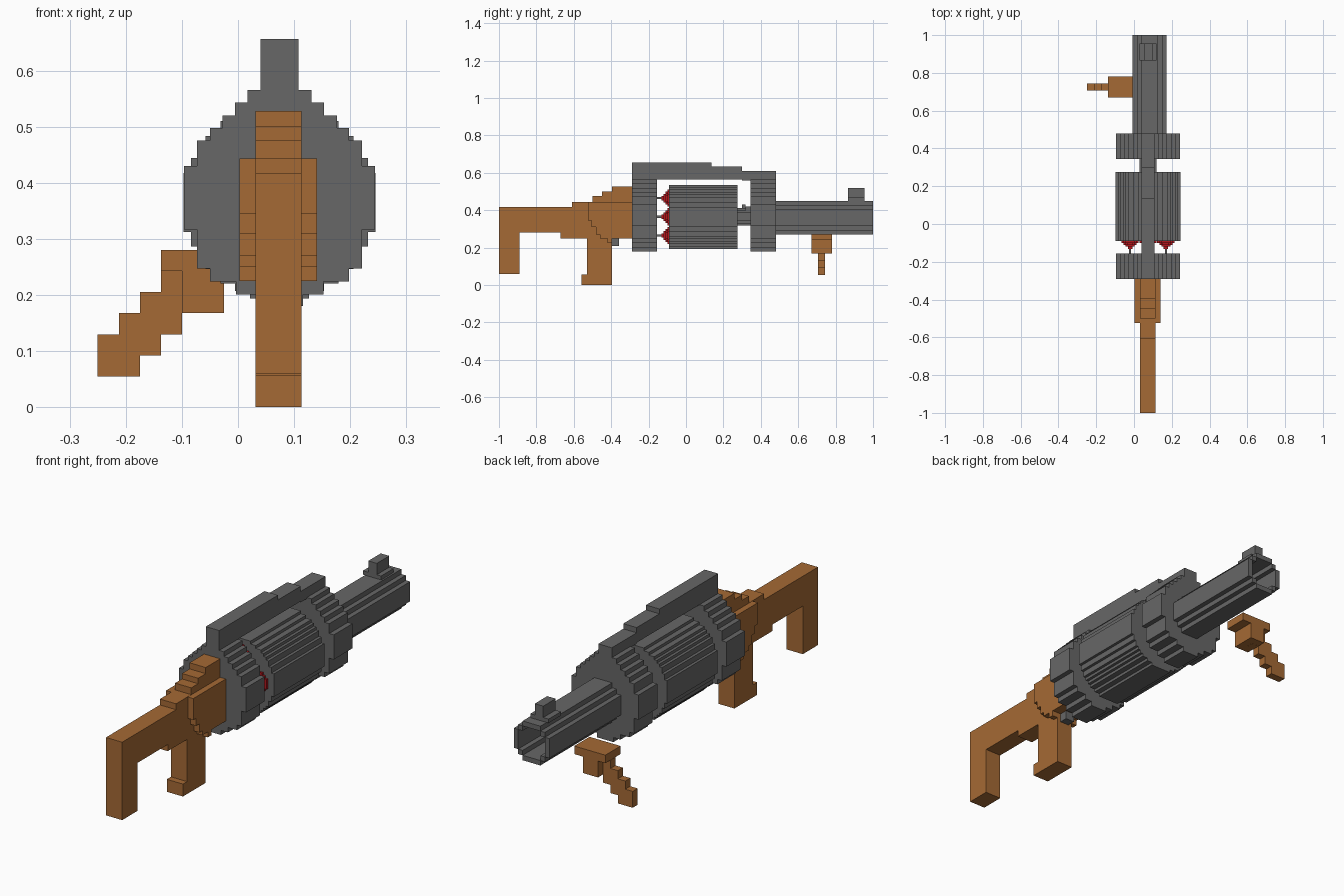
import bpy, bmesh, math

if "Cube" in bpy.data.objects:
    bpy.data.objects.remove(bpy.data.objects["Cube"])

CX, CZ = 0.074, 0.365          # bore axis


def material(name, rgb):
    m = bpy.data.materials.new(name)
    m.diffuse_color = (*rgb, 1)
    m.use_nodes = True
    m.node_tree.nodes["Principled BSDF"].inputs["Base Color"].default_value = m.diffuse_color
    return m


STEEL = material("gunmetal_grey", (0.135, 0.135, 0.135))
WOOD = material("brown_wood", (0.376, 0.143, 0.035))
RED = material("shell_red", (0.45, 0.008, 0.012))


def finish(name, bm, mat):
    bmesh.ops.recalc_face_normals(bm, faces=bm.faces)
    me = bpy.data.meshes.new(name)
    bm.to_mesh(me)
    bm.free()
    me.materials.append(mat)
    ob = bpy.data.objects.new(name, me)
    bpy.context.collection.objects.link(ob)
    return ob


def boxes(name, mat, items):
    """Join boxes given as (x0, x1, y0, y1, z0, z1)."""
    bm = bmesh.new()
    for x0, x1, y0, y1, z0, z1 in items:
        for v in bmesh.ops.create_cube(bm, size=1)["verts"]:
            v.co.x = x1 if v.co.x > 0 else x0
            v.co.y = y1 if v.co.y > 0 else y0
            v.co.z = z1 if v.co.z > 0 else z0
    return finish(name, bm, mat)


def add_prism(bm, pts, y0, y1):
    """Extrude an x-z outline along y."""
    f = bm.faces.new([bm.verts.new((x, y0, z)) for x, z in pts])
    ext = bmesh.ops.extrude_face_region(bm, geom=[f])["geom"]
    for v in ext:
        if isinstance(v, bmesh.types.BMVert):
            v.co.y = y1
    # extrusion of a lone face can drop the base, so make sure it exists
    if not f.is_valid:
        bm.faces.new([bm.verts.new((x, y0, z)) for x, z in pts])


def stepped(cx, bottom, rows):
    """Mirrored stair outline; rows are (half width, top z) from the bottom up."""
    right, z = [], bottom
    for w, top in rows:
        right += [(cx + w, z), (cx + w, top)]
        z = top
    return right + [(2 * cx - x, z) for x, z in reversed(right)]


def disc_rows(cz, r, n):
    """Stair-stepped circle with n rows per half."""
    s = r / n
    rows = []
    for i in range(-n, n):
        m = (i + 0.5) / n
        w = max(1, round(n * math.sqrt(1 - m * m))) * s
        z = cz + (i + 1) * s
        if rows and abs(rows[-1][0] - w) < 1e-6:
            rows[-1] = (w, z)
        else:
            rows.append((w, z))
    return rows


def disc(name, mat, cx, cz, layers, n):
    """Stack of stepped discs, layers are (radius, y0, y1)."""
    bm = bmesh.new()
    for r, y0, y1 in layers:
        add_prism(bm, stepped(cx, cz - r, disc_rows(cz, r, n)), y0, y1)
    return finish(name, bm, mat)


# frame plates in front of and behind the cylinder
PLATE = [(.042, .201), (.078, .224), (.124, .247), (.147, .317), (.17, .43), (.147, .475),
         (.124, .498), (.102, .52), (.079, .543), (.057, .565)]
for name, y0, y1 in (("rear_plate", -.29, -.155), ("front_plate", .345, .48)):
    bm = bmesh.new()
    add_prism(bm, stepped(CX, .18, PLATE), y0, y1)
    finish(name, bm, STEEL)

# top strap stepping down toward the muzzle
boxes("top_strap", STEEL, [
    (.04, .108, -.29, .135, .565, .656),
    (.04, .108, .135, .30, .565, .634),
    (.04, .108, .30, .48, .56, .61)])

# revolving cylinder and its spindle
disc("cylinder", STEEL, CX, CZ, [(.171, -.09, .275)], 13)
disc("spindle", STEEL, CX, CZ, [(.046, .275, .345)], 4)
boxes("cylinder_latch", STEEL, [
    (.06, .088, .30, .318, .40, .43),
    (.04, .108, .318, .345, .40, .42)])

# four shells with firing pins
for i, (dx, dz) in enumerate(((.095, 0), (-.095, 0), (0, .1), (0, -.1))):
    x, z = CX + dx, CZ + dz
    disc(f"shell_{i}", RED, x, z, [(.046, -.1, -.09), (.034, -.11, -.1),
                                   (.023, -.12, -.11), (.012, -.132, -.12)], 4)
    boxes(f"firing_pin_{i}", STEEL, [(x - .006, x + .006, -.155, -.13, z - .006, z + .006)])

# hollow barrel made of long bars around the bore
BX, BZ, C = .083, .36, .0225
bars = []
for s in (1, -1):
    def span(c, a, b):
        return tuple(sorted((c + s * a, c + s * b)))
    bars.append((BX - 2 * C, BX + 2 * C, .48, 1, *span(BZ, 3 * C, 4 * C)))
    bars.append((*span(BX, 3 * C, 4 * C), .48, 1, BZ - 2 * C, BZ + 2 * C))
    for t in (1, -1):
        zs = sorted((BZ + t * 2 * C, BZ + t * 3 * C))
        bars.append((*span(BX, 2 * C, 3 * C), .48, 1, *zs))
boxes("barrel", STEEL, bars)
boxes("front_sight", STEEL, [
    (.028, .12, .865, .955, .45, .468),
    (.055, .098, .865, .955, .468, .52)])

# slanted side grip under the barrel
boxes("fore_grip", WOOD, [
    (-.137, .02, .67, .78, .243, .28),
    (-.10, -.025, .67, .78, .168, .243)] + [
    (-.25 + i * .0375, -.175 + i * .0375, .707, .743,
     .055 + i * .0375, .13 + i * .0375) for i in range(4)])

# shoulder stock, pistol grip and receiver
L, R = .031, .113
boxes("stock", WOOD, [
    (L, R, -1, -.89, .06, .28),
    (L, R, -1, -.61, .28, .417),
    (L, R, -.67, -.61, .25, .28),
    (L, R, -.61, -.29, .25, .444)])
boxes("stock_comb", WOOD, [
    (L, R, -.50, -.29, .444, .475),
    (L, R, -.45, -.29, .475, .50),
    (L, R, -.395, -.29, .50, .528)])
boxes("pistol_grip", WOOD, [
    (L, R, -.53, -.395, 0, .25),
    (L, R, -.56, -.53, 0, .057)])
boxes("receiver_cheeks", WOOD, [
    (.003, .141, -.525, -.29, .345, .443),
    (.003, .141, -.505, -.29, .31, .345),
    (.003, .141, -.48, -.29, .27, .31),
    (.003, .141, -.46, -.29, .25, .27),
    (.003, .141, -.42, -.395, .225, .25)])
boxes("trigger", STEEL, [(.05, .095, -.395, -.357, .21, .25)])
